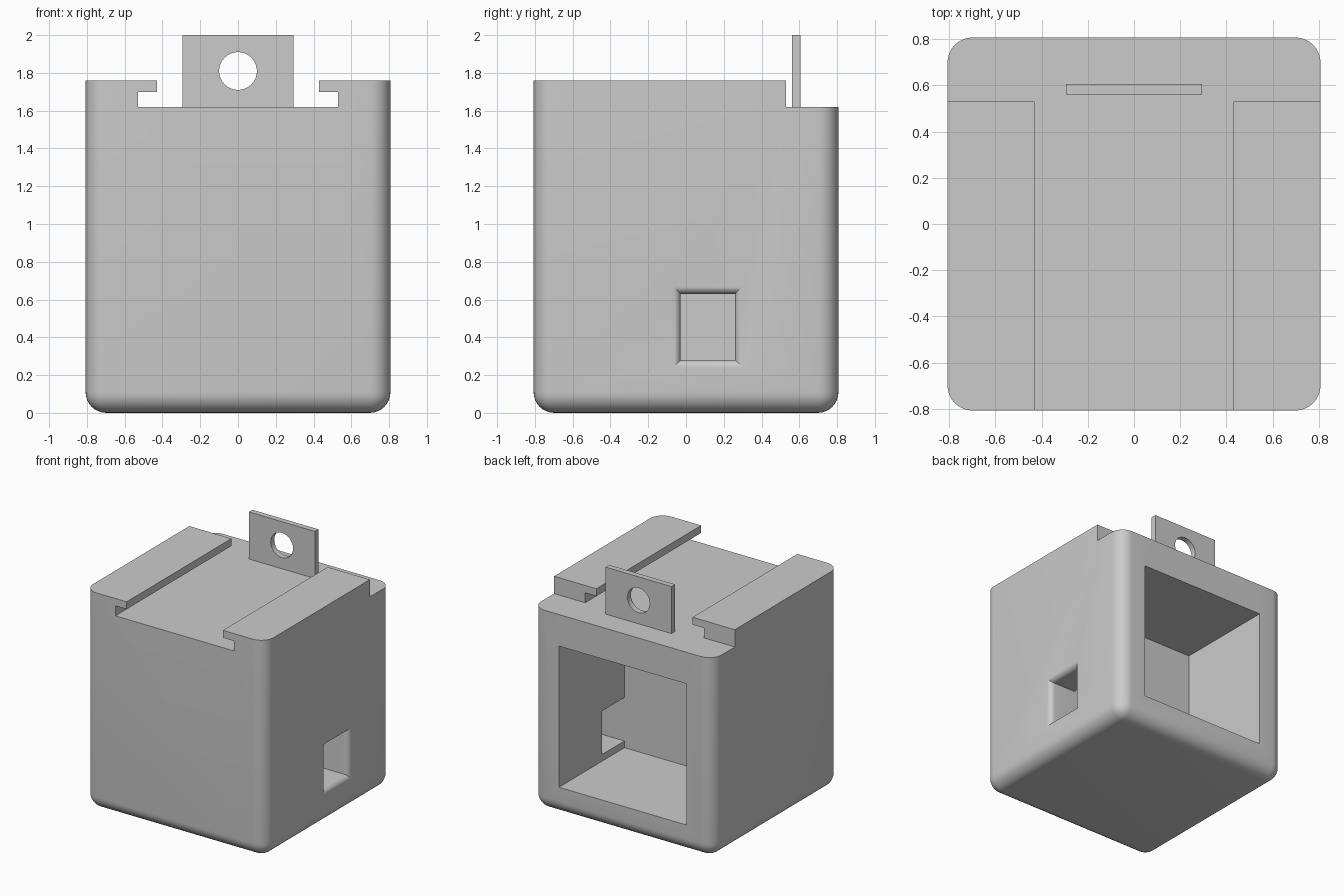
import bpy, bmesh, math

if "Cube" in bpy.data.objects:
    bpy.data.objects.remove(bpy.data.objects["Cube"])

H = 0.807       # half width of the body
TOP = 1.62      # deck height
RAIL = 1.76     # top of the rails

grey = bpy.data.materials.new("plain grey")
grey.diffuse_color = (0.6, 0.6, 0.6, 1)
grey.use_nodes = True
grey.node_tree.nodes["Principled BSDF"].inputs["Base Color"].default_value = grey.diffuse_color


def make_object(name, bm):
    bmesh.ops.recalc_face_normals(bm, faces=bm.faces)
    mesh = bpy.data.meshes.new(name)
    bm.to_mesh(mesh)
    bm.free()
    mesh.materials.append(grey)
    ob = bpy.data.objects.new(name, mesh)
    bpy.context.collection.objects.link(ob)
    return ob


def loft(name, rings):
    """Closed solid through a list of rings with equal point counts."""
    bm = bmesh.new()
    loops = [[bm.verts.new(p) for p in ring] for ring in rings]
    n = len(loops[0])
    for a, b in zip(loops, loops[1:]):
        for i in range(n):
            j = (i + 1) % n
            bm.faces.new((a[i], a[j], b[j], b[i]))
    bm.faces.new(loops[0])
    bm.faces.new(loops[-1])
    return make_object(name, bm)


def box(name, x0, x1, y0, y1, z0, z1):
    return loft(name, [[(x0, y0, z), (x1, y0, z), (x1, y1, z), (x0, y1, z)]
                       for z in (z0, z1)])


def cut(target, cutter):
    mod = target.modifiers.new("cut", 'BOOLEAN')
    mod.operation, mod.solver, mod.object = 'DIFFERENCE', 'EXACT', cutter
    bpy.context.view_layer.objects.active = target
    bpy.ops.object.modifier_apply(modifier=mod.name)
    bpy.data.objects.remove(cutter)


def smooth(ob):
    bpy.ops.object.select_all(action='DESELECT')
    ob.select_set(True)
    bpy.context.view_layer.objects.active = ob
    bpy.ops.object.shade_smooth_by_angle(angle=math.radians(30))


# Body block with rounded uprights and rounded bottom edges
body = box("body", -H, H, -H, H, 0, RAIL)
bm = bmesh.new()
bm.from_mesh(body.data)
edges = [e for e in bm.edges if min(v.co.z for v in e.verts) < 0.01]
bmesh.ops.bevel(bm, geom=edges, offset=0.11, segments=8, profile=0.5, affect='EDGES')
bm.to_mesh(body.data)
bm.free()

# Undercut slot that leaves the two rails, then the open deck behind them
half = [(0.53, TOP), (0.53, 1.70), (0.43, 1.70), (0.43, 2.0)]
profile = half + [(-x, z) for x, z in reversed(half)]
cut(body, loft("slot", [[(x, y, z) for x, z in profile] for y in (-1, 1)]))
cut(body, box("deck", -1, 1, 0.53, 1, TOP, 2.0))

# Square recess, open at the back
cut(body, box("recess", -0.57, 0.57, -0.03, 1, 0.225, 1.365))

# Side window with rounded outer rim, through the right wall
def window_ring(x, d):
    y0, y1, z0, z1 = -0.028 - d, 0.26 + d, 0.28 - d, 0.63 + d
    return [(x, y0, z0), (x, y1, z0), (x, y1, z1), (x, y0, z1)]

r = 0.045
rings = [window_ring(0.4, 0)]
for i in range(7):
    t = math.pi / 2 * i / 6
    rings.append(window_ring(H - r + r * math.sin(t), r - r * math.cos(t)))
rings.append(window_ring(0.9, r))
cut(body, loft("window", rings))
smooth(body)

# Hanging tab with a round hole
tab = box("hanging_tab", -0.295, 0.295, 0.56, 0.605, TOP - 0.01, 2.0)
circle = [(0.1 * math.cos(a), 1.81 + 0.1 * math.sin(a))
          for a in (2 * math.pi * i / 40 for i in range(40))]
cut(tab, loft("hole", [[(x, y, z) for x, z in circle] for y in (0.4, 0.8)]))
smooth(tab)
